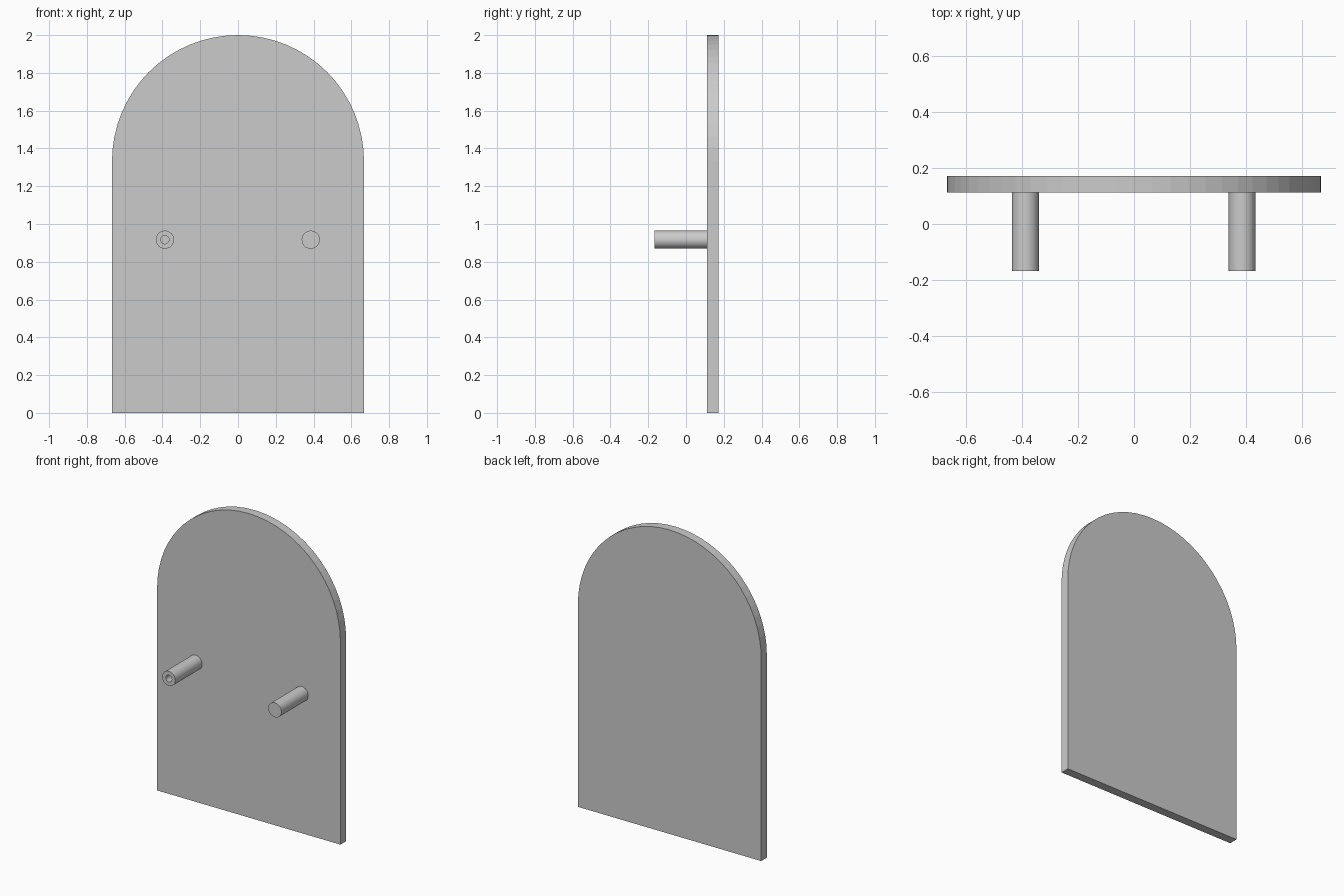
import bpy, bmesh
from math import pi, cos, sin

if "Cube" in bpy.data.objects:
    bpy.data.objects.remove(bpy.data.objects["Cube"])

FRONT, PLATE_FRONT, BACK = -0.167, 0.112, 0.171
R = 0.667


def finish(name, bm):
    bmesh.ops.recalc_face_normals(bm, faces=bm.faces)
    mesh = bpy.data.meshes.new(name)
    bm.to_mesh(mesh)
    bm.free()
    obj = bpy.data.objects.new(name, mesh)
    bpy.context.collection.objects.link(obj)
    return obj


def extrude_y(name, outline, y0, y1):
    bm = bmesh.new()
    face = bm.faces.new([bm.verts.new((x, y0, z)) for x, z in outline])
    new = bmesh.ops.extrude_face_region(bm, geom=[face], use_keep_orig=True)
    moved = [v for v in new["geom"] if isinstance(v, bmesh.types.BMVert)]
    bmesh.ops.translate(bm, verts=moved, vec=(0, y1 - y0, 0))
    return finish(name, bm)


def peg(name, x, profile, n=32):
    # Lathe (radius, y) profile about the peg axis, then cap open ends
    z = 0.917
    bm = bmesh.new()
    rings = [[bm.verts.new((x + r * cos(2 * pi * i / n), y, z + r * sin(2 * pi * i / n)))
              for i in range(n)] for r, y in profile]
    for a, b in zip(rings, rings[1:]):
        for i in range(n):
            j = (i + 1) % n
            bm.faces.new((a[i], a[j], b[j], b[i]))
    bm.faces.new(rings[0])
    bm.faces.new(rings[-1])
    obj = finish(name, bm)
    for p in obj.data.polygons:
        p.use_smooth = len(p.vertices) == 4
    bpy.ops.object.select_all(action='DESELECT')
    obj.select_set(True)
    bpy.context.view_layer.objects.active = obj
    bpy.ops.object.shade_smooth_by_angle()


# Arched back plate
arch = [(R * cos(pi * i / 32), 2 - R + R * sin(pi * i / 32)) for i in range(33)]
extrude_y("arched_plate", [(-R, 0), (R, 0)] + arch, PLATE_FRONT, BACK)

# Left peg with a blind bore, right peg solid
outer = [(0.048, PLATE_FRONT), (0.048, FRONT)]
peg("bored_peg", -0.387, outer + [(0.022, FRONT), (0.022, PLATE_FRONT - 0.002)])
peg("solid_peg", 0.385, outer)
